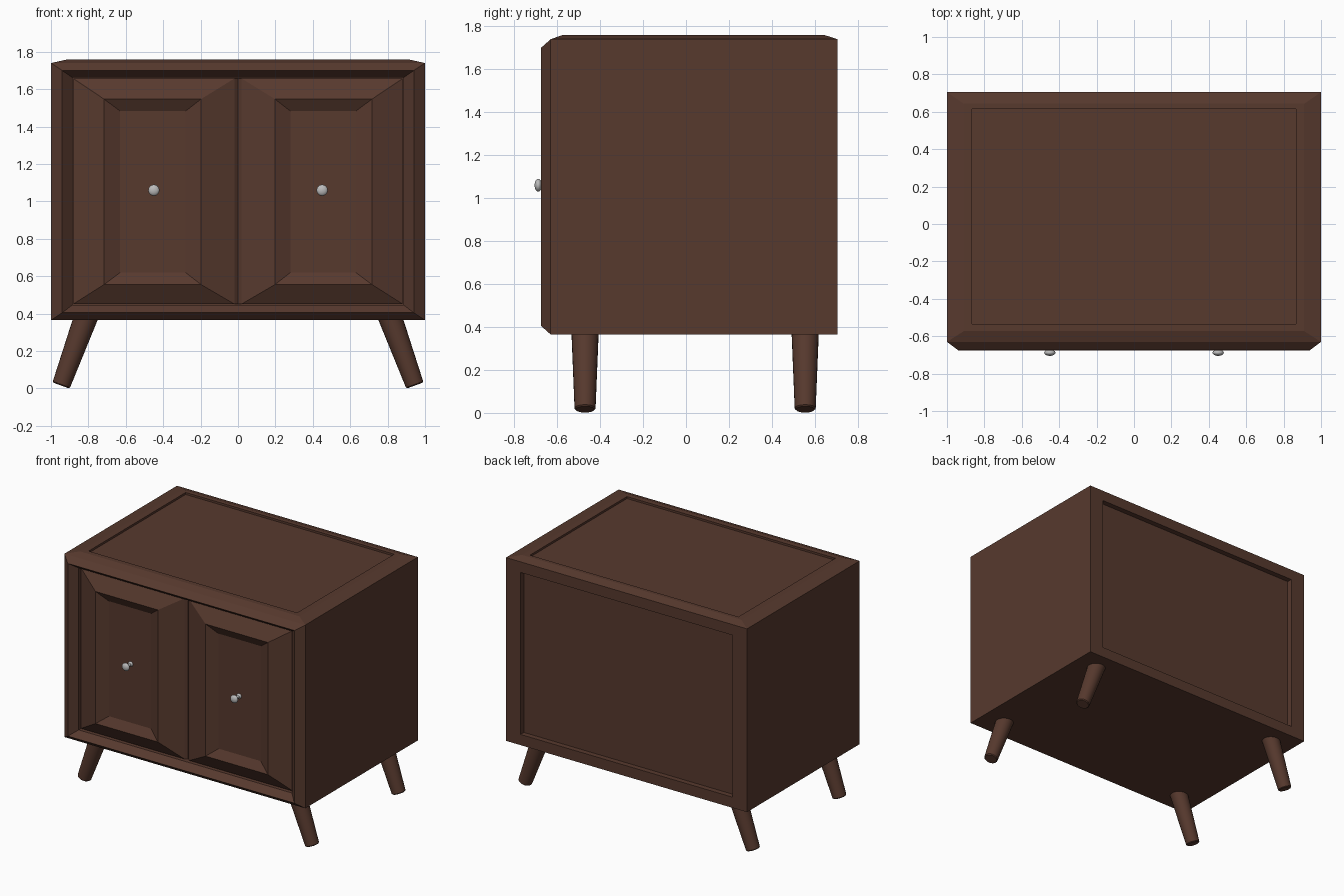
import bpy, bmesh, math
from mathutils import Vector, Matrix

if "Cube" in bpy.data.objects:
    bpy.data.objects.remove(bpy.data.objects["Cube"])


def material(name, color):
    m = bpy.data.materials.new(name)
    m.diffuse_color = (*color, 1)
    m.use_nodes = True
    m.node_tree.nodes["Principled BSDF"].inputs["Base Color"].default_value = m.diffuse_color
    return m


WOOD = material("dark_wood", (0.095, 0.041, 0.027))
METAL = material("metal", (0.5, 0.5, 0.5))


def loft(name, rings, mat, cap_start=True, smooth=False):
    """Skin a chain of equal-sized point rings and cap the ends."""
    bm = bmesh.new()
    vs = [[bm.verts.new(p) for p in r] for r in rings]
    n = len(rings[0])
    for a, b in zip(vs, vs[1:]):
        for i in range(n):
            j = (i + 1) % n
            bm.faces.new((a[i], a[j], b[j], b[i]))
    if cap_start:
        bm.faces.new(vs[0])
    bm.faces.new(vs[-1])
    bmesh.ops.recalc_face_normals(bm, faces=bm.faces)
    me = bpy.data.meshes.new(name)
    bm.to_mesh(me)
    bm.free()
    me.materials.append(mat)
    ob = bpy.data.objects.new(name, me)
    bpy.context.collection.objects.link(ob)
    if smooth:
        bpy.ops.object.select_all(action='DESELECT')
        ob.select_set(True)
        bpy.context.view_layer.objects.active = ob
        bpy.ops.object.shade_smooth_by_angle(angle=math.radians(40))
    return ob


def rect_xz(x0, x1, z0, z1, y):
    return [(x0, y, z0), (x1, y, z0), (x1, y, z1), (x0, y, z1)]


def rect_xy(x, y0, y1, z):
    return [(-x, y0, z), (x, y0, z), (x, y1, z), (-x, y1, z)]


def lathe(name, profile, origin, axis, mat, sides=24):
    """Turn (radius, distance) pairs around an axis starting at origin."""
    turn = Vector((0, 0, 1)).rotation_difference(Vector(axis)).to_matrix().to_4x4()
    place = Matrix.Translation(origin) @ turn
    angles = [2 * math.pi * i / sides for i in range(sides)]
    rings = [[place @ Vector((r * math.cos(a), r * math.sin(a), h)) for a in angles]
             for r, h in profile]
    return loft(name, rings, mat, smooth=True)


# Cabinet body: front opening, ridged front frame, sides, recessed back
loft("cabinet_body", [
    rect_xz(-0.885, 0.885, 0.447, 1.662, -0.575),
    rect_xz(-0.885, 0.885, 0.447, 1.662, -0.625),
    rect_xz(-0.94, 0.94, 0.405, 1.70, -0.675),
    rect_xz(-1, 1, 0.365, 1.74, -0.63),
    rect_xz(-1, 1, 0.365, 1.74, 0.705),
    rect_xz(-0.88, 0.88, 0.445, 1.66, 0.705),
    rect_xz(-0.88, 0.88, 0.445, 1.66, 0.665),
], WOOD)

# Top: sloping rim around a slightly sunken panel
loft("cabinet_top", [
    rect_xy(1, -0.63, 0.705, 1.74),
    rect_xy(0.91, -0.573, 0.643, 1.76),
    rect_xy(0.865, -0.535, 0.615, 1.76),
    rect_xy(0.865, -0.535, 0.615, 1.745),
], WOOD, cap_start=False)

# Knob profile: flared foot, thin stem, flattened ball
knob = [(0.02, 0), (0.018, 0.006), (0.011, 0.014), (0.011, 0.045)]
knob += [(0.03 * math.sin(t), 0.059 - 0.017 * math.cos(t))
         for t in [math.radians(d) for d in range(30, 180, 15)]]
knob.append((0.002, 0.076))

# Leg profile: tapered, eased at the foot
leg = [(0.043, 0), (0.049, 0.006), (0.063, 0.37), (0.064, 0.40)]

for s, side in ((-1, "left"), (1, "right")):
    # Door: raised bevelled ring with a dished centre
    loft(side + "_door", [rect_xz(s * a, s * b, c, d, y) for a, b, c, d, y in (
        (0.001, 0.88, 0.452, 1.657, -0.576),
        (0.001, 0.88, 0.452, 1.657, -0.59),
        (0.02, 0.88, 0.452, 1.657, -0.605),
        (0.198, 0.716, 0.556, 1.547, -0.667),
        (0.28, 0.63, 0.62, 1.483, -0.63),
    )], WOOD)
    lathe(side + "_knob", knob, (s * 0.45, -0.629, 1.06), (0, -1, 0), METAL)
    # Legs splay sideways only
    for y, end in ((-0.47, "front"), (0.555, "back")):
        lathe(f"{end}_{side}_leg", leg, (s * 0.946, y, 0.016),
              (-s * math.sin(math.radians(20)), 0, math.cos(math.radians(20))), WOOD)
